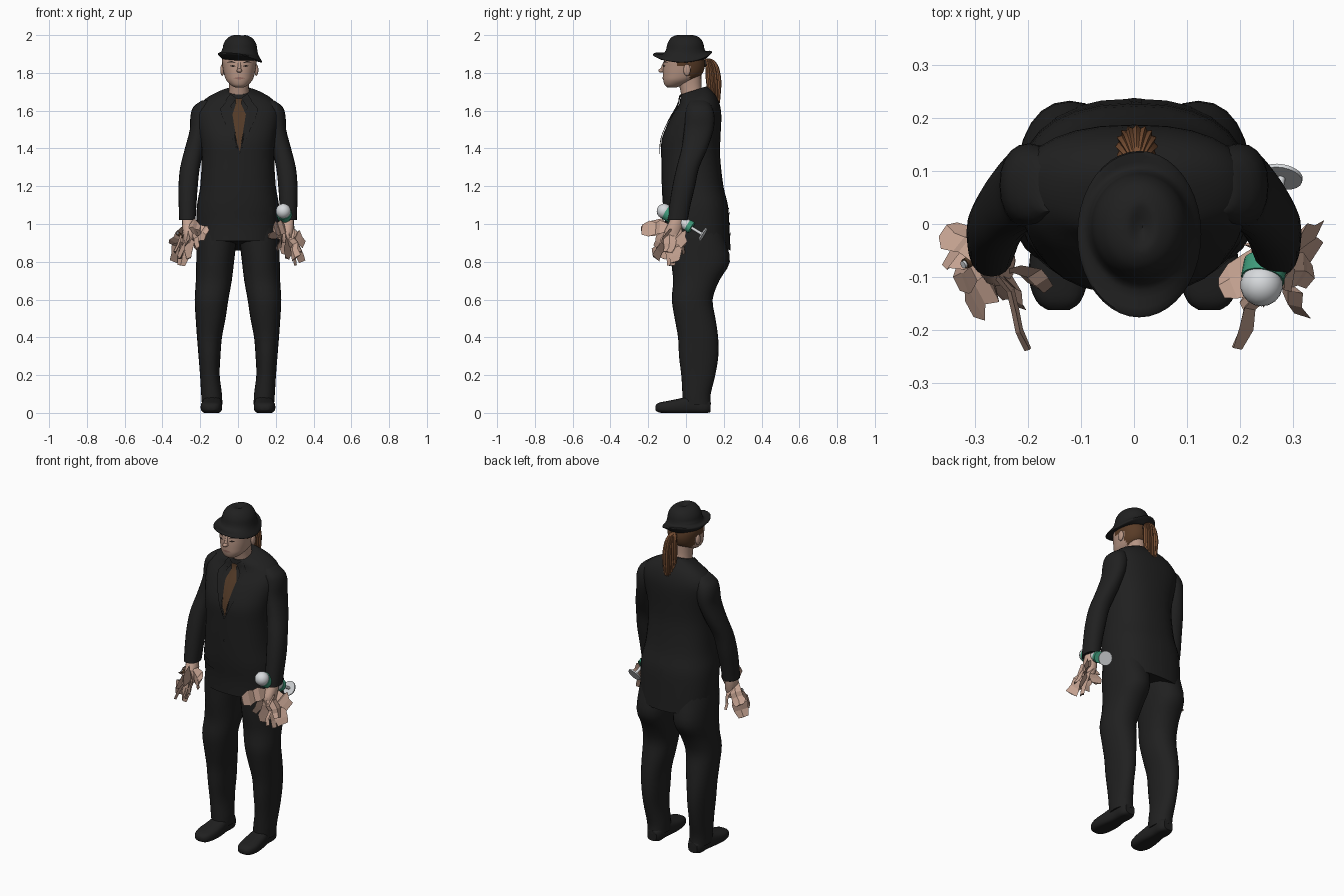
import bpy, bmesh, math, random
from mathutils import Vector
from mathutils.bvhtree import BVHTree

random.seed(4)
cube = bpy.data.objects.get("Cube")
if cube:
    bpy.data.objects.remove(cube, do_unlink=True)


def material(name, *rgb):
    mat = bpy.data.materials.new(name)
    mat.use_nodes = True
    mat.diffuse_color = (*rgb, 1)
    mat.node_tree.nodes["Principled BSDF"].inputs["Base Color"].default_value = (*rgb, 1)
    return mat


suit = material("black cloth", .0145, .0145, .0145)
skin = material("face skin", .47, .3, .23)
hand_skin = material("hand skin", .56, .365, .285)
lips = material("lip skin", .32, .16, .13)
brown = material("tie brown", .085, .042, .02)
hair = material("dark hair", .1, .045, .02)
auburn = material("auburn hair", .18, .075, .032)
white = material("white plastic", .68, .7, .72)
green = material("green plastic", .05, .33, .2)
dark = material("eye dark", .02, .014, .012)


def build(name, bm, mat, smooth=True):
    mesh = bpy.data.meshes.new(name)
    bm.to_mesh(mesh)
    bm.free()
    obj = bpy.data.objects.new(name, mesh)
    bpy.context.collection.objects.link(obj)
    mesh.materials.append(mat)
    if smooth:
        bpy.ops.object.select_all(action='DESELECT')
        obj.select_set(True)
        bpy.context.view_layer.objects.active = obj
        bpy.ops.object.shade_smooth_by_angle(angle=math.radians(50))
    return obj


def spline(rows, steps):
    """Pass a smooth curve through rows of numbers."""
    result = []
    for i in range(len(rows) - 1):
        a, b, c, d = (rows[min(max(i + k, 0), len(rows) - 1)] for k in (-1, 0, 1, 2))
        for s in range(steps):
            t = s / steps
            result.append([q + t / 2 * (r - p + t * (2*p - 5*q + 4*r - u + t * (3*q - p - 3*r + u)))
                           for p, q, r, u in zip(a, b, c, d)])
    return result + [list(rows[-1])]


def loft(name, rows, mat, steps=3, n=28, power=2.2, along="z", flute=0, side=1, warp=None):
    """Skin rings of (position, centre a, centre b, radius a, radius b)."""
    bm = bmesh.new()
    rings = []
    for pos, a, b, ra, rb in spline(rows, steps):
        ring = []
        for k in range(n):
            c, s = math.cos(math.tau * k / n), math.sin(math.tau * k / n)
            f = 1 - flute * (k % 2)
            u = side * a + f * max(ra, .002) * math.copysign(abs(c) ** (2 / power), c)
            v = b + f * max(rb, .002) * math.copysign(abs(s) ** (2 / power), s)
            p = Vector((u, v, pos) if along == "z" else (u, pos, max(v, 0)))
            ring.append(bm.verts.new(warp(p, c, s) if warp else p))
        rings.append(ring)
    for lo, hi in zip(rings, rings[1:]):
        for k in range(n):
            bm.faces.new((lo[k], lo[k - 1], hi[k - 1], hi[k]))
    bm.faces.new(rings[0])
    bm.faces.new(rings[-1])
    bmesh.ops.recalc_face_normals(bm, faces=bm.faces)
    return build(name, bm, mat)


def surface(obj):
    return BVHTree.FromObject(obj, bpy.context.evaluated_depsgraph_get())


def plate(name, outline, mat, tree, lift=.004, facing=1):
    """Lay a flat (x, z) outline on the front or back of a surface."""
    bm = bmesh.new()
    bm.faces.new([bm.verts.new((x, 0, z)) for x, z in outline])
    bmesh.ops.triangulate(bm, faces=bm.faces)
    bmesh.ops.subdivide_edges(bm, edges=bm.edges, cuts=4, use_grid_fill=True)
    for v in bm.verts:
        hit = tree.ray_cast(Vector((v.co.x, -facing, v.co.z)), Vector((0, facing, 0)))[0]
        v.co.y = (hit or tree.find_nearest(v.co)[0]).y - lift * facing
    bmesh.ops.recalc_face_normals(bm, faces=bm.faces)
    if sum(f.normal.y for f in bm.faces) * facing > 0:
        bmesh.ops.reverse_faces(bm, faces=bm.faces)
    return build(name, bm, mat)


def rod(name, start, end, radius, mat):
    start, end = Vector(start), Vector(end)
    bm = bmesh.new()
    bmesh.ops.create_cone(bm, cap_ends=True, segments=20, radius1=radius, radius2=radius,
                          depth=(end - start).length)
    obj = build(name, bm, mat)
    obj.location = (start + end) / 2
    obj.rotation_euler = (end - start).to_track_quat('Z', 'Y').to_euler()


def ball(name, centre, scale, mat):
    bm = bmesh.new()
    bmesh.ops.create_uvsphere(bm, u_segments=18, v_segments=12, radius=1)
    obj = build(name, bm, mat)
    obj.location, obj.scale = centre, scale


# Jacket body: neckline dips at the front, hem drops at the back
def drape(p, c, s):
    neck = min(max((p.z - 1.6) / .1, 0), 1)
    hem = min(max((1.05 - p.z) / .13, 0), 1)
    p.z += .32 * (p.y - .05) * neck - .05 * max(s, 0) * hem
    return p


jacket = loft("jacket", [
    (.91, 0, .064, .214, .172), (1, 0, .06, .219, .17), (1.1, 0, .05, .217, .172),
    (1.2, 0, .035, .2, .163), (1.35, 0, .025, .192, .156), (1.45, 0, .027, .2, .155),
    (1.55, 0, .05, .217, .137), (1.61, 0, .065, .215, .118), (1.655, .004, .064, .18, .098),
    (1.69, .006, .05, .12, .08), (1.71, .006, .04, .066, .068)], suit, power=2.4, warp=drape)
chest = surface(jacket)
plate("tie", [(-.01, 1.64), (.015, 1.64), (.044, 1.575), (.036, 1.5), (.009, 1.385), (-.02, 1.48),
              (-.031, 1.575)], brown, chest, .006)
plate("tie_knot", [(-.016, 1.665), (.022, 1.665), (.016, 1.625), (-.01, 1.625)], brown, chest, .009)
plate("vent_flap", [(-.004, 1.1), (.014, 1.1), (.014, .9), (-.012, .9)], suit, chest, .003, -1)
plate("jacket_button", [(.015, 1.24), (.005, 1.25), (-.005, 1.24), (.005, 1.23)], suit, chest, .006)

for side, label in ((-1, "right"), (1, "left")):
    plate(label + "_lapel", [(side * x + .006, z) for x, z in
          ((.05, 1.67), (.1, 1.61), (.075, 1.59), (.09, 1.57), (.002, 1.37), (.036, 1.5))],
          suit, chest, .008)
    plate(label + "_collar", [(side * x + .004, z) for x, z in
          ((.012, 1.665), (.045, 1.69), (.07, 1.655), (.045, 1.62))], suit, chest, .009)
    plate(label + "_pocket_flap", [(side * x, z) for x, z in
          ((.08, 1.08), (.18, 1.09), (.18, 1.05), (.08, 1.04))], suit, chest, .005)

    # Sleeves, trouser legs and shoes
    loft(label + "_sleeve", [
        (1.655, .16, .068, .03, .045), (1.62, .182, .07, .054, .068), (1.57, .195, .073, .057, .078),
        (1.5, .205, .068, .05, .078), (1.4, .23, .045, .051, .069), (1.3, .254, .01, .052, .06),
        (1.2, .264, -.012, .051, .06), (1.1, .267, -.032, .047, .056),
        (1.02, .268, -.045, .043, .054)], suit, n=20, side=side)
    loft(label + "_trouser_leg", [
        (1, .11, .055, .1, .135), (.92, .114, .063, .106, .145), (.8, .121, .077, .1, .155),
        (.7, .128, .054, .095, .122), (.6, .14, .033, .089, .108), (.5, .145, .048, .079, .108),
        (.4, .151, .064, .066, .106), (.3, .151, .067, .058, .104), (.2, .149, .065, .052, .09),
        (.1, .14, .056, .055, .075), (.045, .137, .058, .054, .074)], suit, n=24, side=side)
    loft(label + "_shoe", [
        (-.162, .142, .026, .02, .012), (-.145, .142, .028, .042, .025), (-.1, .142, .03, .056, .033),
        (-.03, .138, .035, .054, .042), (.04, .136, .045, .046, .05), (.1, .135, .04, .046, .045),
        (.13, .135, .035, .03, .03)], suit, n=20, power=2.8, along="y", side=side)

    # Palm with crumpled, splayed fingers
    loft(label + "_palm", [(1.04, .265, -.045, .03, .03), (1, .263, -.055, .034, .04),
         (.95, .258, -.07, .035, .047), (.9, .262, -.075, .025, .035)], hand_skin, n=12, side=side)
    bm = bmesh.new()
    tips = [(.34, -.06, .8), (.35, -.01, .89), (.31, -.16, .82), (.3, -.08, .78), (.26, -.13, .82),
            (.195, -.235, .97), (.165, -.12, .94), (.21, -.15, .87), (.33, -.1, .85), (.26, -.01, .84)]
    for tip in tips:
        root, tip = Vector((.262, -.065, .98)), Vector(tip)
        across = (tip - root).cross(Vector([random.uniform(-1, 1) for _ in range(3)])).normalized()
        fold = (tip - root).cross(across).normalized() * .012
        previous = None
        for i in range(6):
            t = i / 5
            jitter = Vector([random.uniform(-.014, .014) for _ in range(3)]) * (1 - t * t)
            mid = root.lerp(tip, t) + jitter
            width = across * (.016 + .026 * math.sin(t * 2.6)) * random.uniform(.6, 1.2)
            row = [bm.verts.new((side * p.x, p.y, p.z)) for p in (mid - width, mid + fold, mid + width)]
            for k in range(3 if previous else 0):
                bm.faces.new((previous[k - 1], previous[k], row[k], row[k - 1]))
            if i in (0, 5):
                bm.faces.new(row)
            previous = row
    bmesh.ops.recalc_face_normals(bm, faces=bm.faces)
    build(label + "_fingers", bm, hand_skin, smooth=False)

# Neck and head, with hair on the rear faces
loft("neck", [(1.66, .004, .04, .058, .06), (1.72, .005, .025, .052, .058),
              (1.8, .007, .015, .056, .066)], skin)
head = loft("head", [
    (1.722, .007, -.075, .02, .022), (1.735, .007, -.064, .044, .048), (1.76, .007, -.04, .068, .08),
    (1.79, .007, -.02, .08, .102), (1.83, .007, -.011, .088, .11), (1.87, .007, -.009, .092, .106),
    (1.9, .007, -.005, .08, .09)], skin, steps=6, n=40)
head.data.materials.append(hair)
for face in head.data.polygons:
    y, z = face.center.y, face.center.z
    face.material_index = int((y > .02 and z > 1.755) or (y > -.04 and z > 1.835))
face_front = surface(head)
ball("nose_tip", (.007, -.129, 1.812), (.014, .018, .011), skin)
loft("nose_bridge", [(1.808, .007, -.122, .014, .018), (1.83, .007, -.117, .009, .015),
                     (1.86, .007, -.11, .008, .008)], skin, n=12)
plate("mouth", [(-.025, 1.772), (.007, 1.779), (.039, 1.772), (.007, 1.764)], lips, face_front, .002)
for side, label in ((-1, "right"), (1, "left")):
    def across_face(points):
        return [(.007 + side * x, z) for x, z in points]
    plate(label + "_brow", across_face([(.014, 1.851), (.04, 1.864), (.066, 1.856), (.04, 1.855)]),
          dark, face_front, .004)
    plate(label + "_eye", across_face([(.018, 1.836), (.034, 1.842), (.052, 1.837), (.034, 1.831)]),
          dark, face_front, .003)
    ball(label + "_ear", (.007 + side * .09, .005, 1.815), (.011, .019, .031), skin)

# Ponytail
loft("ponytail", [
    (1.585, .006, .142, .006, .008), (1.63, .005, .15, .024, .026), (1.69, .005, .15, .035, .034),
    (1.76, .005, .146, .04, .041), (1.83, .005, .138, .032, .036), (1.865, .005, .125, .02, .025),
    (1.875, .005, .115, .012, .015)], auburn, n=32, flute=.16)
ball("hair_tie", (.006, .105, 1.85), (.018, .022, .018), dark)


# Hat: curled brim flowing into a tapered crown with a dented top
def curl(p, c, s):
    edge = min(max((math.hypot((p.x - .01) / .115, (p.y + .018) / .153) - .72) / .28, 0), 1)
    if p.z < 1.92:
        p.z += edge * ((.03 if s > 0 else .018) * s * s - .02 * c)
    elif p.z > 1.985:
        p.z -= .012 * max(0, 1 - math.hypot((p.x - .015) / .025, (p.y + .005) / .045))
    return p


loft("hat", [
    (1.866, .01, -.008, .09, .108), (1.874, .01, -.018, .114, .151), (1.884, .01, -.018, .115, .153),
    (1.9, .01, -.008, .101, .117), (1.92, .01, -.004, .093, .103), (1.955, .01, -.003, .086, .095),
    (1.982, .01, -.003, .068, .08), (1.996, .01, -.005, .045, .058), (2, .01, -.005, .026, .036),
    (1.998, .01, -.005, .006, .008)], suit, n=40, power=2, warp=curl)

# Injector in the left hand
nose, tail = Vector((.24, -.115, 1.068)), Vector((.278, .092, .942))
ball("injector_dome", nose, (.04, .04, .04), white)
for part, start, end, radius, mat in (
        ("front_band", .05, .2, .041, green), ("barrel", .2, .62, .03, white),
        ("rear_band", .6, .7, .033, green), ("plunger_rod", .7, .98, .008, white),
        ("plunger_disc", .97, 1, .04, white)):
    rod("injector_" + part, nose.lerp(tail, start), nose.lerp(tail, end), radius, mat)

# Small grip in the right hand
rod("grip", (-.29, -.06, .93), (-.318, -.075, .95), .01, brown)
rod("grip_tip", (-.318, -.075, .95), (-.322, -.077, .953), .007, white)
